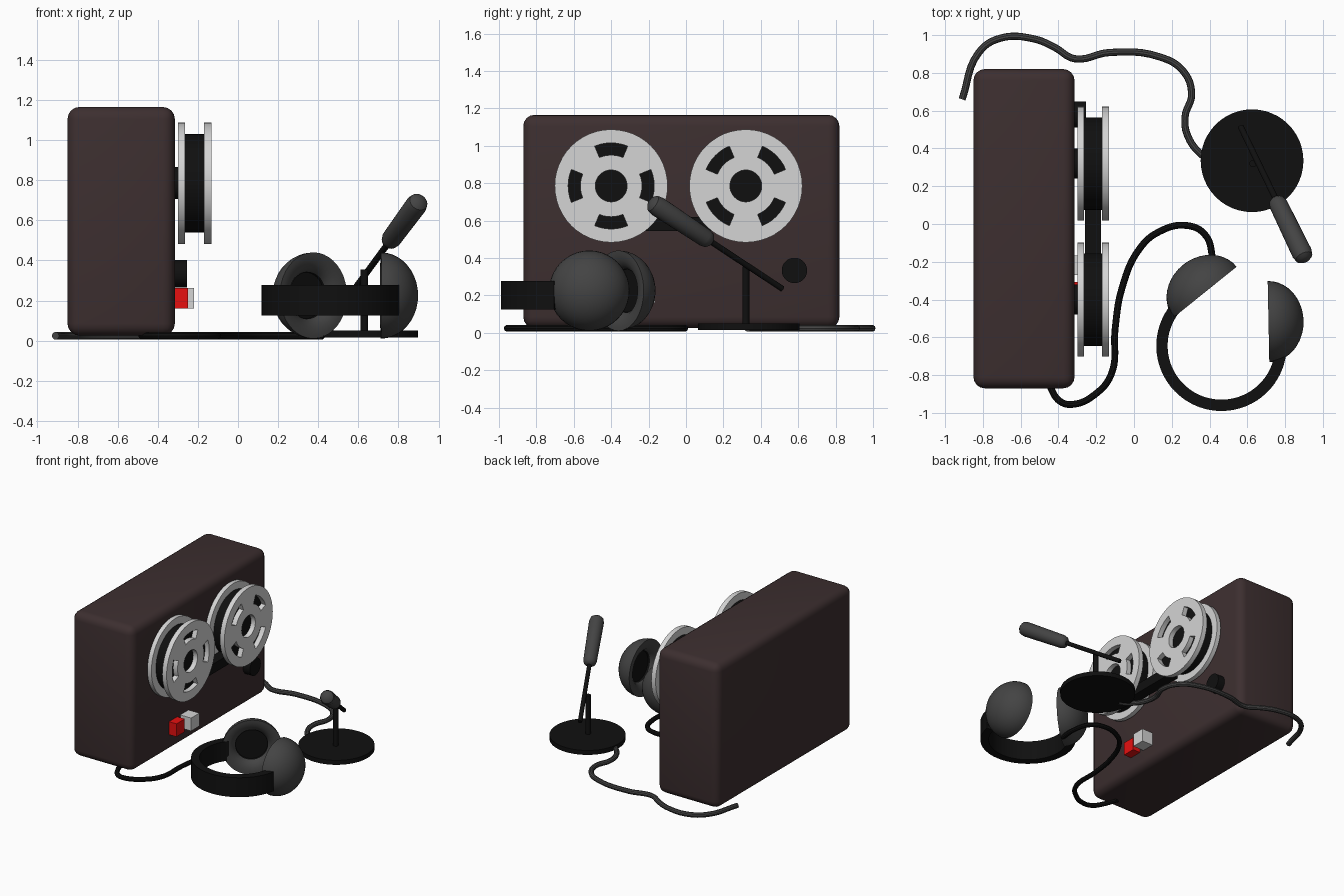
import bpy, bmesh, math
from mathutils import Vector

if "Cube" in bpy.data.objects:
    bpy.data.objects.remove(bpy.data.objects["Cube"])


def material(name, rgb):
    m = bpy.data.materials.new(name)
    m.diffuse_color = (*rgb, 1)
    m.use_nodes = True
    m.node_tree.nodes["Principled BSDF"].inputs["Base Color"].default_value = m.diffuse_color
    return m


BROWN = material("dark brown", (0.046, 0.028, 0.029))
BLACK = material("black", (0.005, 0.005, 0.005))
GREY = material("charcoal grey", (0.057, 0.057, 0.057))
WHITE = material("light grey", (0.66, 0.66, 0.66))
RED = material("red", (0.8, 0.005, 0.005))


def finish(name, bm, mats, smooth=True):
    bmesh.ops.recalc_face_normals(bm, faces=bm.faces)
    me = bpy.data.meshes.new(name)
    bm.to_mesh(me)
    bm.free()
    ob = bpy.data.objects.new(name, me)
    bpy.context.collection.objects.link(ob)
    for m in mats:
        me.materials.append(m)
    bpy.ops.object.select_all(action='DESELECT')
    ob.select_set(True)
    bpy.context.view_layer.objects.active = ob
    if smooth:
        bpy.ops.object.shade_smooth_by_angle(angle=math.radians(35))
    return ob


def box(name, lo, hi, mat, bevel=0, segments=4):
    bm = bmesh.new()
    bmesh.ops.create_cube(bm, size=1)
    for v in bm.verts:
        v.co = [l + (c + 0.5) * (h - l) for c, l, h in zip(v.co, lo, hi)]
    if bevel:
        bmesh.ops.bevel(bm, geom=bm.edges[:], offset=bevel, segments=segments,
                        profile=0.5, affect='EDGES')
    return finish(name, bm, [mat], bool(bevel))


def lathe(name, profile, origin, axis, mats, dark=0, steps=40):
    """Revolve (distance, radius) points round an axis; the last `dark` bands use slot 1."""
    bm = bmesh.new()
    q = Vector(axis).normalized().to_track_quat('Z', 'Y')
    rings = []
    for d, r in profile:
        n = 1 if r == 0 else steps
        rings.append([bm.verts.new(Vector(origin) + q @ Vector((
            r * math.cos(2 * math.pi * i / steps),
            r * math.sin(2 * math.pi * i / steps), d))) for i in range(n)])
    for k, (a, b) in enumerate(zip(rings, rings[1:])):
        for i in range(steps):
            j = (i + 1) % steps
            vs = [a[i % len(a)], a[j % len(a)], b[j % len(b)], b[i % len(b)]]
            f = bm.faces.new(list(dict.fromkeys(vs)))
            f.material_index = 1 if k >= len(rings) - 1 - dark else 0
    return finish(name, bm, mats)


def cylinder(name, start, end, r, mat, steps=40):
    axis = Vector(end) - Vector(start)
    d = axis.length
    return lathe(name, [(0, 0), (0, r), (d, r), (d, 0)], start, axis, [mat], steps=steps)


def flange(name, x, cy, cz, thick, turn):
    """Reel side plate with a centre hole and four arc slots."""
    bm = bmesh.new()
    radii, steps = (0.085, 0.165, 0.23, 0.302), 48
    grid = [[bm.verts.new((x, cy + r * math.cos(turn + math.radians(7.5 * i)),
                           cz + r * math.sin(turn + math.radians(7.5 * i))))
             for i in range(steps)] for r in radii]
    for k in range(3):
        for i in range(steps):
            if k == 1 and (i + 3) % 12 < 6:
                continue
            j = (i + 1) % steps
            bm.faces.new((grid[k][i], grid[k][j], grid[k + 1][j], grid[k + 1][i]))
    ext = bmesh.ops.extrude_face_region(bm, geom=bm.faces[:], use_keep_orig=True)
    bmesh.ops.translate(bm, vec=(thick, 0, 0),
                        verts=[g for g in ext["geom"] if isinstance(g, bmesh.types.BMVert)])
    return finish(name, bm, [WHITE])


def cable(name, pts, z, r, mat):
    cu = bpy.data.curves.new(name, 'CURVE')
    cu.dimensions = '3D'
    cu.bevel_depth, cu.bevel_resolution, cu.resolution_u = r, 3, 6
    cu.use_fill_caps = True
    s = cu.splines.new('BEZIER')
    s.bezier_points.add(len(pts) - 1)
    for p, (x, y) in zip(s.bezier_points, pts):
        p.co = (x, y, z)
        p.handle_left_type = p.handle_right_type = 'AUTO'
    cu.materials.append(mat)
    ob = bpy.data.objects.new(name, cu)
    bpy.context.collection.objects.link(ob)
    bpy.ops.object.select_all(action='DESELECT')
    ob.select_set(True)
    bpy.context.view_layer.objects.active = ob
    bpy.ops.object.convert(target='MESH')
    bpy.ops.object.shade_smooth_by_angle(angle=math.radians(35))


# Recorder case
box("recorder_case", (-0.85, -0.87, 0.025), (-0.315, 0.82, 1.165), BROWN, bevel=0.06)

# Reels: two slotted flanges, tape core and spindle each
for side, cy, turn in (("front", -0.40, 0), ("rear", 0.32, math.pi / 4)):
    cz = 0.785
    flange(side + "_reel_inner_flange", -0.30, cy, cz, 0.035, turn)
    flange(side + "_reel_outer_flange", -0.17, cy, cz, 0.038, turn)
    cylinder(side + "_reel_tape", (-0.265, cy, cz), (-0.17, cy, cz), 0.245, BLACK, 48)
    cylinder(side + "_reel_spindle", (-0.33, cy, cz), (-0.26, cy, cz), 0.08, BLACK)

# Tape running between the reels
box("tape_span", (-0.26, -0.26, 0.545), (-0.175, 0.18, 0.62), BLACK)

# Controls
cylinder("dial_knob", (-0.33, 0.58, 0.333), (-0.255, 0.58, 0.333), 0.068, BLACK)
box("red_button", (-0.33, -0.41, 0.16), (-0.25, -0.307, 0.262), RED)
box("white_button", (-0.33, -0.27, 0.16), (-0.22, -0.167, 0.262), WHITE)

# Headphone cups: domed shell, soft rim and dark recessed speaker
dome = [(0.186 * math.cos(math.radians(a)), 0.215 * math.sin(math.radians(a)))
        for a in range(0, 91, 9)]
dome[0] = (0.186, 0)
rim = [(0.0, 0.195), (0.006, 0.165), (0.02, 0.138), (0.045, 0.118), (0.06, 0.115), (0.06, 0)]
lathe("left_ear_cup", dome + rim, (0.376, -0.361, 0.225), (-0.627, 0.779, 0), [GREY, BLACK], dark=2)
lathe("right_ear_cup", dome + rim, (0.712, -0.517, 0.225), (1, 0.02, 0), [GREY, BLACK], dark=2)

# Headband: flat strip swept round an arc
bm = bmesh.new()
sections = []
for i in range(41):
    a = math.radians(140 + i * (350 - 140) / 40)
    sections.append([bm.verts.new((0.463 + r * math.cos(a), -0.645 + r * math.sin(a), z))
                     for r, z in ((0.285, 0.125), (0.345, 0.125), (0.345, 0.278), (0.285, 0.278))])
for s, t in zip(sections, sections[1:]):
    for k in range(4):
        n = (k + 1) % 4
        bm.faces.new((s[k], s[n], t[n], t[k]))
bm.faces.new(sections[0])
bm.faces.new(sections[-1])
finish("headband", bm, [BLACK])

# Microphone: round base, post, boom and capsule
cylinder("microphone_base", (0.625, 0.335, 0.015), (0.625, 0.335, 0.05), 0.272, BLACK, 48)
cylinder("microphone_post", (0.63, 0.32, 0.04), (0.63, 0.32, 0.355), 0.019, BLACK, 16)
tail, tip = Vector((0.565, 0.515, 0.235)), Vector((0.908, -0.192, 0.702))
direction = (tip - tail).normalized()
neck = tail.lerp(tip, 0.535)
cylinder("microphone_boom", tail, tail.lerp(tip, 0.6), 0.016, BLACK, 16)
length = (tip - neck).length
lathe("microphone_capsule",
      [(0, 0), (0.003, 0.025), (0.018, 0.042), (0.045, 0.049), (length - 0.05, 0.054),
       (length - 0.02, 0.047), (length - 0.004, 0.028), (length, 0)],
      neck, direction, [GREY], steps=24)

# Cables lying on the ground
cable("microphone_cable",
      [(-0.91, 0.66), (-0.82, 0.91), (-0.71, 0.983), (-0.53, 0.98), (-0.42, 0.935),
       (-0.315, 0.875), (-0.13, 0.908), (0.135, 0.885), (0.26, 0.81), (0.305, 0.69),
       (0.27, 0.565), (0.285, 0.465), (0.36, 0.365), (0.42, 0.33)], 0.024, 0.019, GREY)
cable("headphone_cable",
      [(-0.48, -0.76), (-0.44, -0.87), (-0.39, -0.94), (-0.325, -0.955), (-0.21, -0.905),
       (-0.12, -0.795), (-0.10, -0.555), (-0.065, -0.345), (0.03, -0.13), (0.135, -0.04),
       (0.28, -0.008), (0.375, -0.055), (0.413, -0.165), (0.41, -0.32)], 0.024, 0.018, BLACK)
